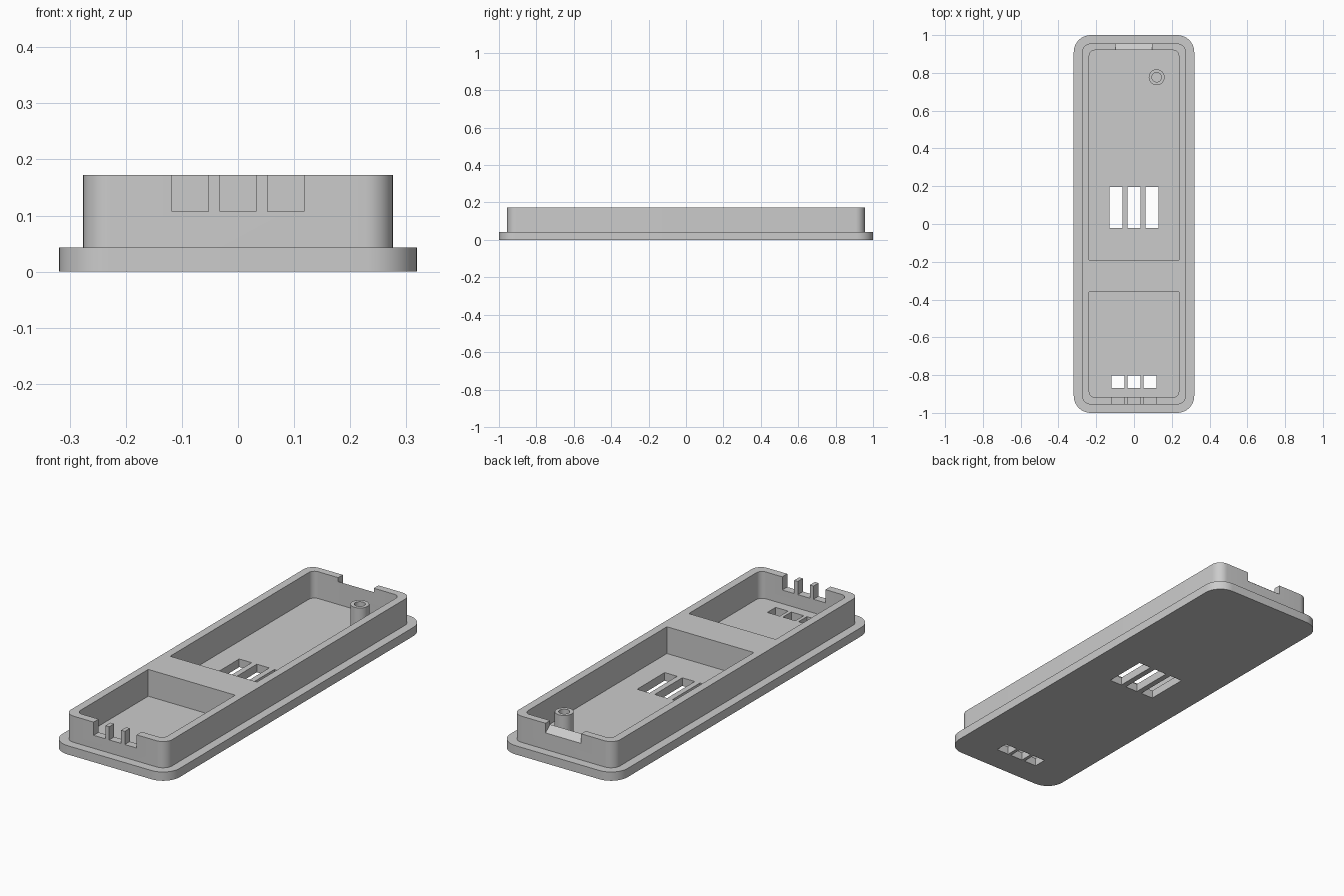
import bpy, bmesh, math

if "Cube" in bpy.data.objects:
    bpy.data.objects.remove(bpy.data.objects["Cube"])

grey = bpy.data.materials.new("plain grey")
grey.use_nodes = True
grey.diffuse_color = (0.6, 0.6, 0.6, 1)
grey.node_tree.nodes["Principled BSDF"].inputs["Base Color"].default_value = (0.6, 0.6, 0.6, 1)


def prism(name, points, lift):
    """Closed solid from a loop of 3D points swept along the lift vector."""
    bm = bmesh.new()
    face = bm.faces.new([bm.verts.new(p) for p in points])
    swept = bmesh.ops.extrude_face_region(bm, geom=[face])["geom"]
    bmesh.ops.translate(bm, vec=lift, verts=[v for v in swept if isinstance(v, bmesh.types.BMVert)])
    bmesh.ops.recalc_face_normals(bm, faces=bm.faces)
    mesh = bpy.data.meshes.new(name)
    bm.to_mesh(mesh)
    bm.free()
    mesh.materials.append(grey)
    obj = bpy.data.objects.new(name, mesh)
    bpy.context.collection.objects.link(obj)
    return obj


def block(name, x0, x1, y0, y1, z0, z1, front_r=0, back_r=0):
    """Upright box whose front and back corners can be rounded in plan."""
    points = []
    corners = [(x1, y1, -1, -1, back_r), (x0, y1, 1, -1, back_r),
               (x0, y0, 1, 1, front_r), (x1, y0, -1, 1, front_r)]
    for i, (x, y, sx, sy, r) in enumerate(corners):
        steps = 10 if r else 0
        for k in range(steps + 1):
            a = math.pi / 2 * (i + k / max(steps, 1))
            points.append((x + r * (sx + math.cos(a)), y + r * (sy + math.sin(a)), z0))
    return prism(name, points, (0, 0, z1 - z0))


def cylinder(name, x, y, r, z0, z1):
    ring = [(x + r * math.cos(math.tau * i / 32), y + r * math.sin(math.tau * i / 32), z0)
            for i in range(32)]
    return prism(name, ring, (0, 0, z1 - z0))


def combine(tool, operation="DIFFERENCE"):
    mod = case.modifiers.new(tool.name, "BOOLEAN")
    mod.object, mod.operation, mod.solver = tool, operation, "EXACT"
    bpy.context.view_layer.objects.active = case
    bpy.ops.object.modifier_apply(modifier=mod.name)
    bpy.data.objects.remove(tool)


FLOOR, RIM, TOP = 0.04, 0.172, 0.3

# Flanged base and raised body
case = block("case_shell", -0.319, 0.319, -1, 1, 0, 0.043, 0.09, 0.09)
combine(block("body", -0.276, 0.276, -0.956, 0.956, 0.02, RIM, 0.05, 0.05), "UNION")

# Two pockets separated by a solid bridge
combine(block("front_pocket", -0.237, 0.237, -0.917, -0.36, FLOOR, TOP, front_r=0.03))
combine(block("rear_pocket", -0.237, 0.237, -0.19, 0.92, FLOOR, TOP, back_r=0.03))

# Three front wall notches, three small floor slots, three long floor slots
for i in (-1, 0, 1):
    x = i * 0.085
    combine(block("wall_notch", x - 0.0325, x + 0.0325, -1.05, -0.9, 0.107, TOP))
    combine(block("small_slot", x - 0.034, x + 0.034, -0.868, -0.803, -0.1, 0.1))
    x = i * 0.096
    combine(block("long_slot", x - 0.034, x + 0.034, -0.02, 0.195, -0.1, 0.1))

# Sloped notch in the back wall
slope = [(-0.098, 0.90, 0.168), (-0.098, 0.98, 0.106), (-0.098, 0.98, TOP), (-0.098, 0.90, TOP)]
combine(prism("back_notch", slope, (0.194, 0, 0)))

# Hollow screw post
combine(cylinder("screw_post", 0.12, 0.777, 0.042, 0.02, 0.155), "UNION")
combine(cylinder("screw_hole", 0.12, 0.777, 0.025, FLOOR, TOP))

bpy.ops.object.select_all(action="DESELECT")
case.select_set(True)
bpy.context.view_layer.objects.active = case
bpy.ops.object.shade_smooth_by_angle(angle=math.radians(30))
